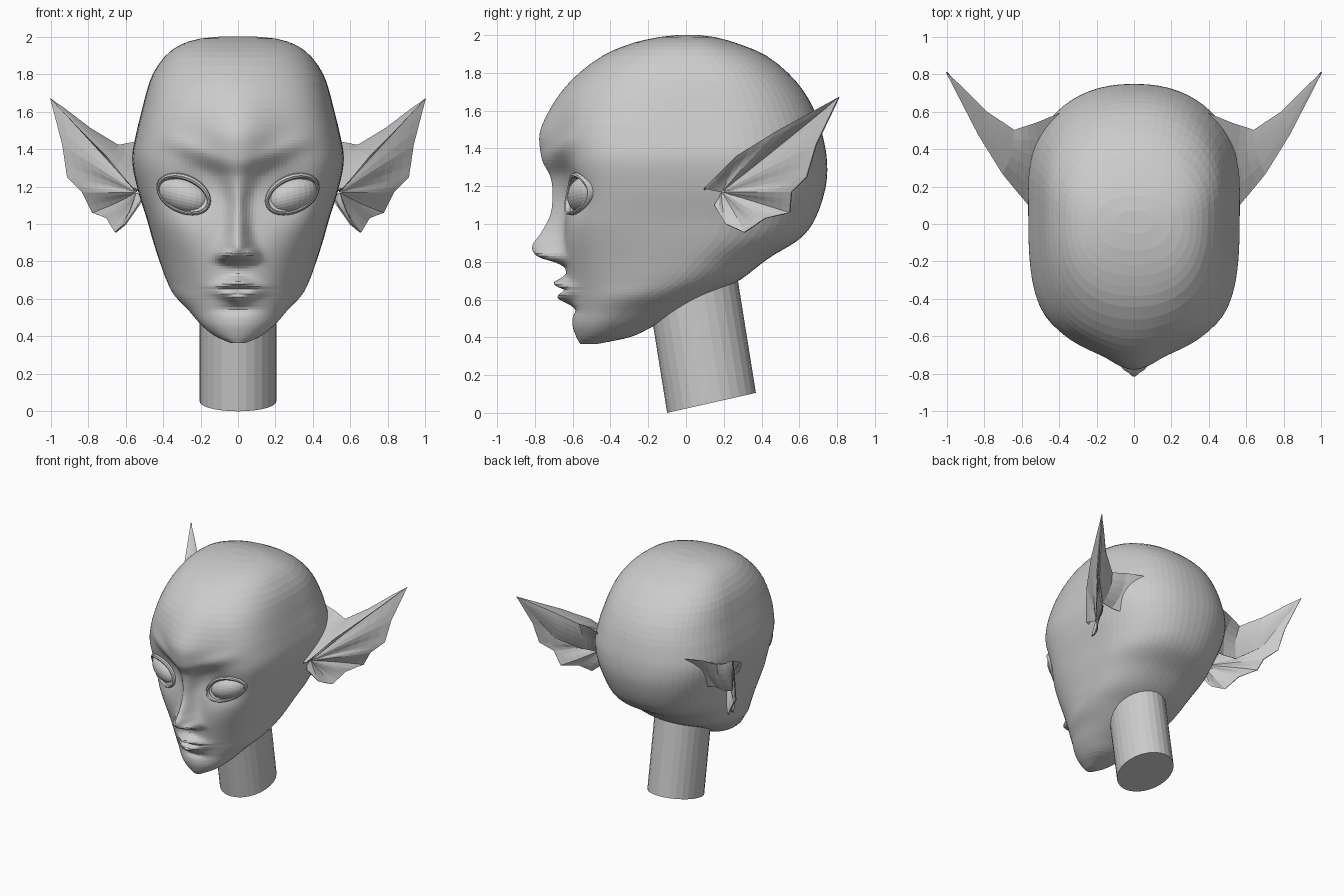
import bpy, bmesh, math
from mathutils import Vector
from math import exp, sin, cos, pi

if "Cube" in bpy.data.objects:
    bpy.data.objects.remove(bpy.data.objects["Cube"])

# Head sections: height, front y, back y, y of widest point, half width, squareness
SECTIONS = [
    (.365, -.56, -.47, -.52, .04, 2), (.40, -.58, -.30, -.46, .12, 2), (.46, -.60, -.17, -.40, .195, 2),
    (.54, -.60, 0, -.32, .265, 2), (.62, -.605, .13, -.22, .34, 2), (.70, -.62, .28, -.10, .382, 2.2),
    (.82, -.64, .44, 0, .425, 2.5), (.92, -.645, .60, .08, .457, 2.9), (1.02, -.64, .68, .12, .485, 3.3),
    (1.2, -.63, .74, .17, .54, 3.6), (1.35, -.63, .745, .18, .565, 3.8), (1.5, -.64, .715, .17, .54, 3.6),
    (1.6, -.63, .68, .15, .515, 3.4), (1.7, -.60, .625, .13, .49, 3.1), (1.8, -.53, .54, .10, .455, 2.8),
    (1.9, -.41, .41, .05, .385, 2.6), (1.96, -.27, .26, .02, .30, 2.5), (1.99, -.14, .15, .02, .20, 2.4),
    (2.0, -.05, .07, .01, .10, 2.2)]
# Centre ridge (nose and forehead): height, depth, width
RIDGE = [
    (.74, 0, .07), (.77, .01, .07), (.795, .05, .08), (.825, .14, .08), (.88, .17, .07), (.95, .125, .055),
    (1.05, .08, .05), (1.15, .075, .055), (1.25, .088, .09), (1.34, .13, .15), (1.43, .14, .19),
    (1.5, .13, .2), (1.7, .06, .2), (1.9, .015, .2), (2.0, 0, .2)]


def sample(table, z):
    """Smooth (Hermite) lookup in a table keyed by its first column."""
    z = min(max(z, table[0][0]), table[-1][0])
    i = max(k for k in range(len(table) - 1) if table[k][0] <= z)

    def slope(k, c):
        a, b = table[max(k - 1, 0)], table[min(k + 1, len(table) - 1)]
        return (b[c] - a[c]) / (b[0] - a[0])
    p, q = table[i], table[i + 1]
    h = q[0] - p[0]
    t = (z - p[0]) / h
    return [(2*t**3 - 3*t*t + 1) * p[c] + (t**3 - 2*t*t + t) * h * slope(i, c)
            + (3*t*t - 2*t**3) * q[c] + (t**3 - t*t) * h * slope(i + 1, c) for c in range(1, len(p))]


def bump(x, z, cx, cz, sx, sz):
    return exp(-((abs(x) - cx) / sx) ** 2 - ((z - cz) / sz) ** 2)


def face_y(x, z):
    """Front surface of the head, features included."""
    yf, yb, yc, w, n = sample(SECTIONS, z)
    y = yc - (yc - yf) * max(0, 1 - min(1, abs(x) / w) ** n) ** (1 / n)
    depth, width = sample(RIDGE, z)
    y -= depth * exp(-(x / width) ** 2)
    y -= .055 * bump(x, z, .07, .835, .035, .03)                # nostril wings
    y -= .035 * bump(x, z, 0, .645, .14, .07)                   # muzzle
    y -= .06 * bump(x, z, 0, .688 - .2 * abs(x), .10, .028)     # upper lip
    y -= .05 * bump(x, z, 0, .608 + .25 * abs(x), .10, .028)    # lower lip
    y += .03 * bump(x, z, 0, .65, .12, .013)                    # mouth line
    y += .02 * bump(x, z, 0, .545, .10, .025)
    y -= .025 * bump(x, z, .22, 1.31 + .35 * abs(x), .15, .06)  # brows
    y += .045 * bump(x, z, .28, 1.16, .13, .11)                 # eye sockets
    return y


def finish(name, bm):
    bmesh.ops.recalc_face_normals(bm, faces=bm.faces)
    mesh = bpy.data.meshes.new(name)
    bm.to_mesh(mesh)
    bm.free()
    ob = bpy.data.objects.new(name, mesh)
    bpy.context.collection.objects.link(ob)
    return ob


def add_grid(bm, rows, closed=False):
    """Skin a list of point rows with quads."""
    vs = [[bm.verts.new(p) for p in row] for row in rows]
    for a, b in zip(vs, vs[1:]):
        m = len(a)
        for i in range(m if closed else m - 1):
            j = (i + 1) % m
            bm.faces.new((a[i], a[j], b[j], b[i]))
    return vs


def mirror(ob):
    ob.modifiers.new("mirror", 'MIRROR').use_mirror_merge = False


# Head
levels = [.365 + .0137 * i for i in range(84)] + [1.53 + .045 * i for i in range(9)]
levels += [1.92, 1.94, 1.96, 1.975, 1.99, 2.0]
FRONT, BACK = 80, 32
rings = []
for z in levels:
    yf, yb, yc, w, n = sample(SECTIONS, z)
    ring = []
    for i in range(FRONT + 1):
        s = 2 * i / FRONT - 1
        x = w * sin(pi / 2 * math.copysign(abs(s) ** 1.2, s))
        ring.append((x, face_y(x, z), z))
    for i in range(1, BACK):
        t = pi * i / BACK
        x = w * math.copysign(abs(cos(t)) ** (2 / 2.25), cos(t))
        ring.append((x, yc + (yb - yc) * sin(t) ** (2 / 2.25), z))
    rings.append(ring)
bm = bmesh.new()
grid = add_grid(bm, rings, closed=True)
bm.faces.new(grid[0])
bm.faces.new(grid[-1])
finish("head", bm)

# Neck: leaning oval column
bm = bmesh.new()
rows = []
for k in (0, .33, .66, 1):
    c = Vector((0, .135 - .12 * k, .053 + .75 * k))
    rows.append([c + Vector((.205 * cos(a), .235 * sin(a), .053 * sin(a)))
                 for a in (2 * pi * i / 28 for i in range(28))])
grid = add_grid(bm, rows, closed=True)
bm.faces.new(grid[0])
bm.faces.new(grid[-1])
finish("neck", bm)

# Eyeballs
bm = bmesh.new()
bmesh.ops.create_uvsphere(bm, u_segments=24, v_segments=16, radius=1)
for v in bm.verts:
    x, y, z = v.co
    v.co = (.29 + .135 * x, -.53 + .095 * y + .03 * x, 1.155 + .095 * z + .03 * x)
mirror(finish("eyeball", bm))

# Eyelids: almond ring lying on the face around each eye
bm = bmesh.new()
rows = []
for i in range(36):
    a = 2 * pi * i / 36
    out = Vector((cos(a), 0, sin(a)))
    x, z = .29 + .135 * cos(a), 1.157 + .095 * sin(a) + .035 * cos(a)
    p = Vector((x, max(face_y(x, z), -.62) - .006, z))
    thick = .010 + .006 * max(0, sin(a))
    rows.append([p + out * thick * cos(t) + Vector((0, .022 * sin(t), 0))
                 for t in (2 * pi * k / 8 for k in range(8))])
add_grid(bm, rows + [rows[0]], closed=True)
bmesh.ops.remove_doubles(bm, verts=bm.verts, dist=1e-5)
mirror(finish("eyelid", bm))

# Ears: scalloped fan from the temple, with a cover and a back sheet
ROOT = Vector((.54, .19, 1.17))
TIP = (1.0, .81, 1.67)
EDGE = [(.56, .10, 1.19), (.70, .27, 1.36), (.83, .48, 1.49), TIP, (.935, .69, 1.42), (.91, .64, 1.25),
        (.83, .56, 1.17), (.775, .55, 1.06), (.70, .42, 1.03), (.655, .31, .955), (.60, .21, 1.0), (.53, .15, 1.10)]
HELIX = [(.50, .09, 1.17)] + EDGE[:4]
RIDGE_LINE = [(.37, .60, 1.44), (.53, .535, 1.44), (.64, .50, 1.42), (.79, .60, 1.51), TIP]
BACK_LINE = [(.47, .42, 1.17), (.56, .40, 1.18), (.67, .42, 1.18), (.82, .56, 1.28), TIP]


def subdivide(points, cuts):
    pts = [Vector(p) for p in points]
    out = [a.lerp(b, k / cuts) for a, b in zip(pts, pts[1:]) for k in range(cuts)]
    return out + [pts[-1]]


def bridge(bm, a, b, sag, steps=5):
    """Sheet between two lines, sagging towards the head in the middle."""
    a, b = subdivide(a, 3), subdivide(b, 3)
    add_grid(bm, [[p.lerp(q, k / steps) - Vector((sag * sin(pi * k / steps) * (p - q).length, 0, 0))
                   for p, q in zip(a, b)] for k in range(steps + 1)])


bm = bmesh.new()
edge = subdivide(EDGE, 3)
rows = []
for k in range(9):
    r = .04 + .96 * k / 8
    row = []
    for i, p in enumerate(edge):
        fold = .008 * cos(pi * i / 3) * sin(pi * r)
        row.append(ROOT.lerp(p, r) + Vector((fold - .01 * sin(pi * r), fold * -.5, 0)))
    rows.append(row)
add_grid(bm, rows)
bridge(bm, HELIX, RIDGE_LINE, .06)
bridge(bm, RIDGE_LINE, BACK_LINE, .1)
bmesh.ops.remove_doubles(bm, verts=bm.verts, dist=1e-4)
ear = finish("ear", bm)
solid = ear.modifiers.new("thickness", 'SOLIDIFY')
solid.thickness = .008
solid.offset = 0
mirror(ear)
